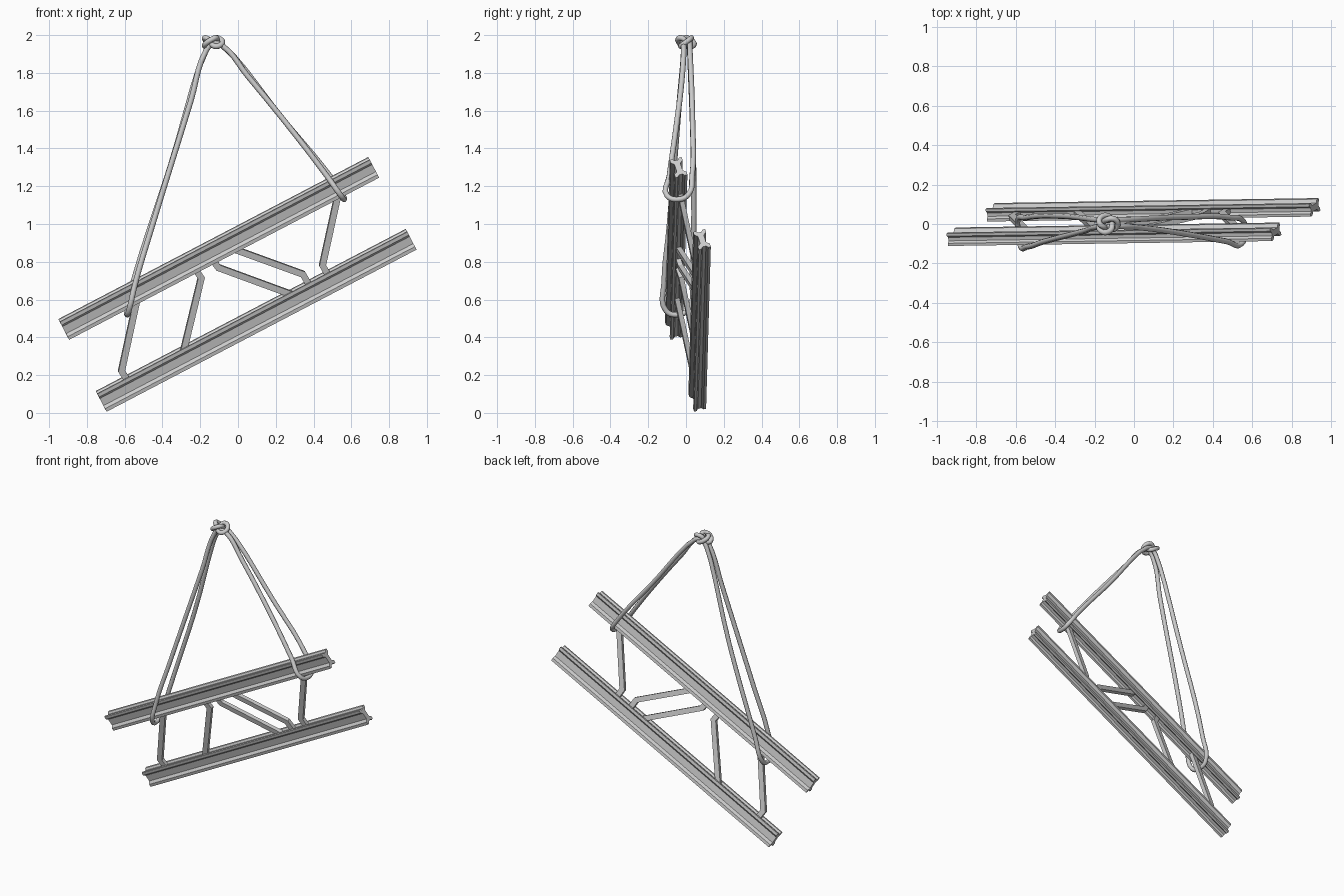
import bpy, bmesh, math
from mathutils import Vector

if "Cube" in bpy.data.objects:
    bpy.data.objects.remove(bpy.data.objects["Cube"])

# Frame plane: u along the beams, v across the ladder, w out of its face
UP_C = Vector((-0.102, -0.052, 0.871))
LOW_C = Vector((0.096, 0.072, 0.490))
u = Vector((1.635, 0.025, 0.855)).normalized()
v = UP_C - LOW_C
v = (v - u * v.dot(u)).normalized()
w = u.cross(v)
LENGTH = 1.852


def mesh_object(name, rings):
    """Skin a list of equal-sized rings and cap both ends."""
    bm = bmesh.new()
    rows = [[bm.verts.new(p) for p in ring] for ring in rings]
    n = len(rows[0])
    for a, b in zip(rows, rows[1:]):
        for i in range(n):
            j = (i + 1) % n
            bm.faces.new((a[i], a[j], b[j], b[i]))
    bm.faces.new(rows[0][::-1])
    bm.faces.new(rows[-1])
    bmesh.ops.recalc_face_normals(bm, faces=bm.faces[:])
    me = bpy.data.meshes.new(name)
    bm.to_mesh(me)
    bm.free()
    ob = bpy.data.objects.new(name, me)
    bpy.context.collection.objects.link(ob)
    return ob


# Grooved beam profile: one quarter mirrored to all four
quarter = [(0.016, 0.022), (0.033, 0.036), (0.033, 0.055), (0.019, 0.055), (0.009, 0.044)]
profile = (quarter
           + [(-a, b) for a, b in reversed(quarter)]
           + [(-a, -b) for a, b in quarter]
           + [(a, -b) for a, b in reversed(quarter)])


def beam(name, centre):
    mesh_object(name, [[centre + u * (s * LENGTH / 2) + w * a + v * b for a, b in profile]
                       for s in (-1, 1)])


beam("upper_beam", UP_C)
beam("lower_beam", LOW_C)


def on_plane(x, z):
    """Point of the frame plane seen at x, z from the front."""
    c = (UP_C + LOW_C) / 2
    return Vector((x, c.y - (w.x * (x - c.x) + w.z * (z - c.z)) / w.y, z))


def bent_bar(name, path, width=0.034, thick=0.026):
    pts = [on_plane(*p) for p in path]
    rings = []
    for i, p in enumerate(pts):
        d0 = (p - pts[max(i - 1, 0)]).normalized()
        d1 = (pts[min(i + 1, len(pts) - 1)] - p).normalized()
        t = (d0 + d1).normalized()
        # mitre widening at the kink
        seg = d1 if d1.length else d0
        side = w.cross(t) * (width / 2 / max(t.dot(seg), 0.4))
        rings.append([p + side * a + w * (b * thick / 2)
                      for a, b in ((-1, -1), (1, -1), (1, 1), (-1, 1))])
    mesh_object(name, rings)


# Kinked struts between the beams
struts = [
    ("left_strut", [(-0.533, 0.61), (-0.617, 0.222), (-0.580, 0.165)]),
    ("inner_left_strut", [(-0.235, 0.775), (-0.195, 0.715), (-0.288, 0.33)]),
    ("upper_diagonal_strut", [(-0.02, 0.867), (0.343, 0.735), (0.378, 0.675)]),
    ("lower_diagonal_strut", [(-0.145, 0.825), (-0.105, 0.77), (0.29, 0.625)]),
    ("right_strut", [(0.530, 1.16), (0.447, 0.782), (0.482, 0.72)]),
]
for name, path in struts:
    bent_bar(name, path)


def rope(name, pts, closed=False, radius=0.0145):
    cu = bpy.data.curves.new(name, 'CURVE')
    cu.dimensions = '3D'
    cu.bevel_depth = radius
    cu.bevel_resolution = 2
    cu.resolution_u = 5
    cu.use_fill_caps = True
    sp = cu.splines.new('BEZIER')
    sp.bezier_points.add(len(pts) - 1)
    sp.use_cyclic_u = closed
    for bp, p in zip(sp.bezier_points, pts):
        bp.co = p
        bp.handle_left_type = bp.handle_right_type = 'AUTO'
    ob = bpy.data.objects.new(name, cu)
    bpy.context.collection.objects.link(ob)
    bpy.ops.object.select_all(action='DESELECT')
    ob.select_set(True)
    bpy.context.view_layer.objects.active = ob
    bpy.ops.object.convert(target='MESH')
    bpy.ops.object.shade_smooth_by_angle(angle=math.radians(50))


# Rope slings: down the front, under the upper beam, back up behind
rope("left_rope_sling", [
    (-0.13, -0.012, 1.965), (-0.168, -0.012, 1.92), (-0.25, -0.035, 1.65),
    (-0.46, -0.09, 0.97), (-0.54, -0.115, 0.70), (-0.578, -0.105, 0.54),
    (-0.587, -0.04, 0.52), (-0.590, 0.015, 0.55), (-0.55, 0.032, 0.71),
    (-0.36, 0.04, 1.3), (-0.168, 0.02, 1.92), (-0.13, 0.02, 1.965)])
rope("right_rope_sling", [
    (-0.14, -0.015, 1.965), (-0.085, -0.012, 1.945), (0.05, -0.02, 1.785),
    (0.29, -0.055, 1.49), (0.47, -0.088, 1.255), (0.545, -0.10, 1.15),
    (0.562, -0.04, 1.13), (0.555, 0.012, 1.155), (0.49, 0.032, 1.25),
    (0.25, 0.035, 1.54), (-0.085, 0.02, 1.945), (-0.14, 0.02, 1.965)])

# Knot at the top: interlaced three-lobed loop
knot = []
for i in range(24):
    t = 2 * math.pi * i / 24
    r = 0.036 + 0.014 * math.cos(3 * t)
    knot.append((-0.135 + 1.05 * r * math.cos(2 * t), 0.90 * r * math.sin(2 * t),
                 1.963 + 0.0225 * math.sin(3 * t)))
rope("knot", knot, closed=True)
